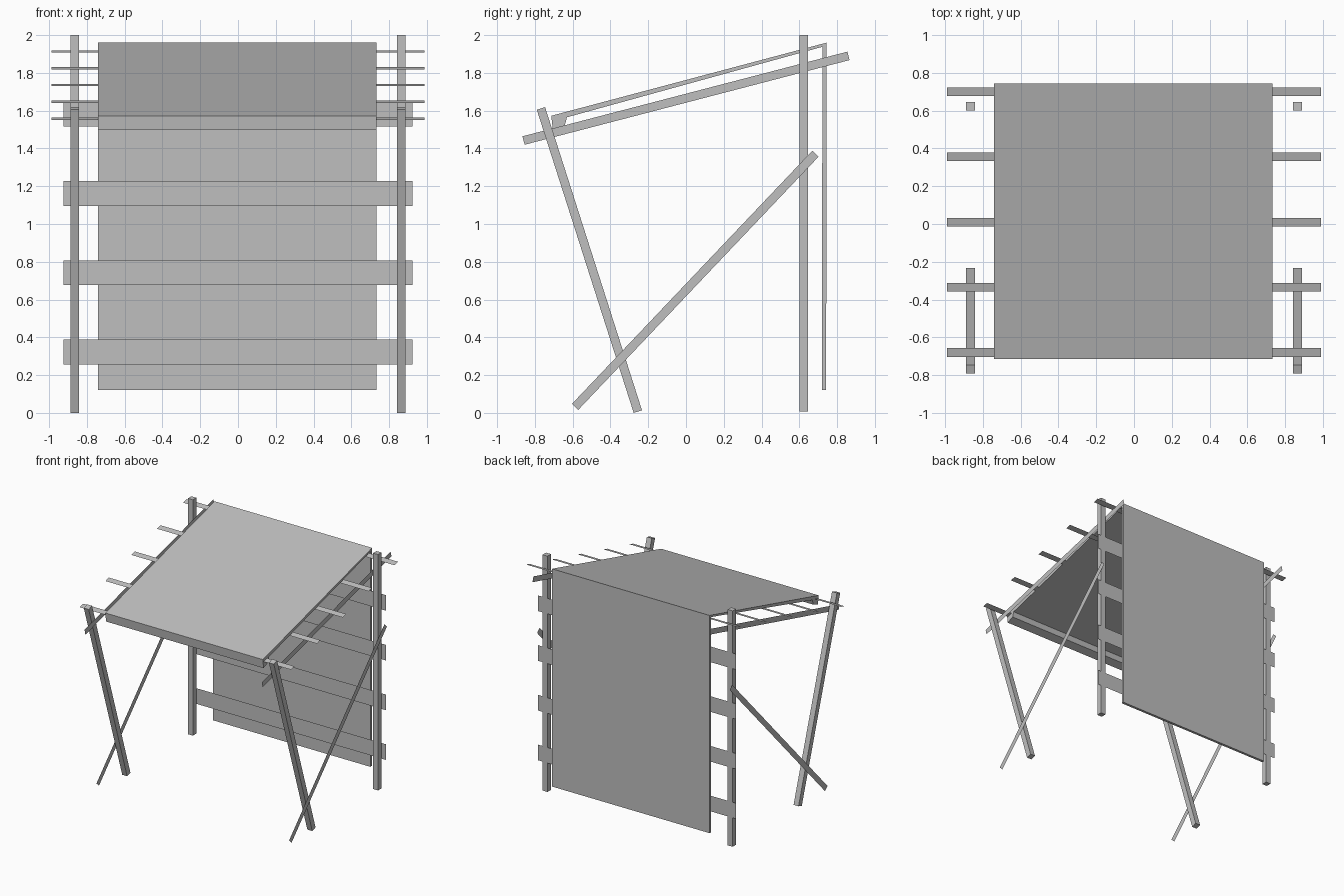
import bpy
import bmesh
from mathutils import Vector

default = bpy.data.objects.get("Cube")
if default:
    bpy.data.objects.remove(default, do_unlink=True)

grey = bpy.data.materials.new("plain grey")
grey.use_nodes = True
COLOUR = (0.52, 0.52, 0.52, 1)
grey.diffuse_color = COLOUR
grey.node_tree.nodes["Principled BSDF"].inputs["Base Color"].default_value = COLOUR


def extrude_profile(name, profile, x0, x1):
    """Extrude a closed (y, z) outline along x; equal ends give a flat sheet."""
    bm = bmesh.new()
    face = bm.faces.new([bm.verts.new((x0, y, z)) for y, z in profile])
    if x1 != x0:
        out = bmesh.ops.extrude_face_region(bm, geom=[face], use_keep_orig=True)
        moved = [g for g in out["geom"] if isinstance(g, bmesh.types.BMVert)]
        bmesh.ops.translate(bm, verts=moved, vec=(x1 - x0, 0, 0))
        bmesh.ops.recalc_face_normals(bm, faces=bm.faces)
    mesh = bpy.data.meshes.new(name)
    bm.to_mesh(mesh)
    bm.free()
    mesh.materials.append(grey)
    obj = bpy.data.objects.new(name, mesh)
    bpy.context.collection.objects.link(obj)
    return obj


def beam(name, start, end, x, thick, width=0.046):
    """Straight timber in the y-z plane; zero thickness gives a flat board."""
    a, b = Vector(start), Vector(end)
    d = (b - a).normalized()
    n = Vector((-d.y, d.x)) * width / 2
    extrude_profile(name, [a - n, b - n, b + n, a + n], x - thick / 2, x + thick / 2)


def slat(name, start, end, half_length):
    """Flat board running along x, its width going from start to end in (y, z)."""
    mesh = bpy.data.meshes.new(name)
    corners = [(s * half_length, *p) for s, p in
               ((-1, start), (1, start), (1, end), (-1, end))]
    mesh.from_pydata(corners, [], [(0, 1, 2, 3)])
    mesh.materials.append(grey)
    bpy.context.collection.objects.link(bpy.data.objects.new(name, mesh))


# Side frames: upright post, leaning leg, diagonal brace and rafter
for side, s in (("left", 1), ("right", -1)):
    beam(side + "_back_post", (0.623, 0.008), (0.623, 2.0), s * 0.865, 0.046)
    beam(side + "_front_leg", (-0.255, 0.007), (-0.768, 1.612), s * 0.865, 0.046)
    beam(side + "_brace", (-0.587, 0.032), (0.685, 1.372), s * 0.9, 0)
    beam(side + "_rafter", (-0.86, 1.442), (0.86, 1.89), s * 0.828, 0)

# Roof battens lying along the slope
for i in range(5):
    y = -0.68 + i * 0.345
    z = 1.733 + 0.258 * y
    slat(f"roof_batten_{i + 1}", (y - 0.023, z - 0.006), (y + 0.023, z + 0.006), 0.988)

# Wall boards behind the posts
for i in range(4):
    z = 0.322 + i * 0.42
    slat(f"wall_board_{i + 1}", (0.652, z - 0.066), (0.652, z + 0.066), 0.925)

# Cover: sloping roof with a front lip, folded down into the back wall
cover = [(-0.713, 1.573), (0.744, 1.96), (0.742, 0.12), (0.72, 0.12),
         (0.722, 1.938), (-0.63, 1.565), (-0.642, 1.522), (-0.705, 1.498)]
extrude_profile("roof_and_wall_cover", cover, -0.74, 0.732)
